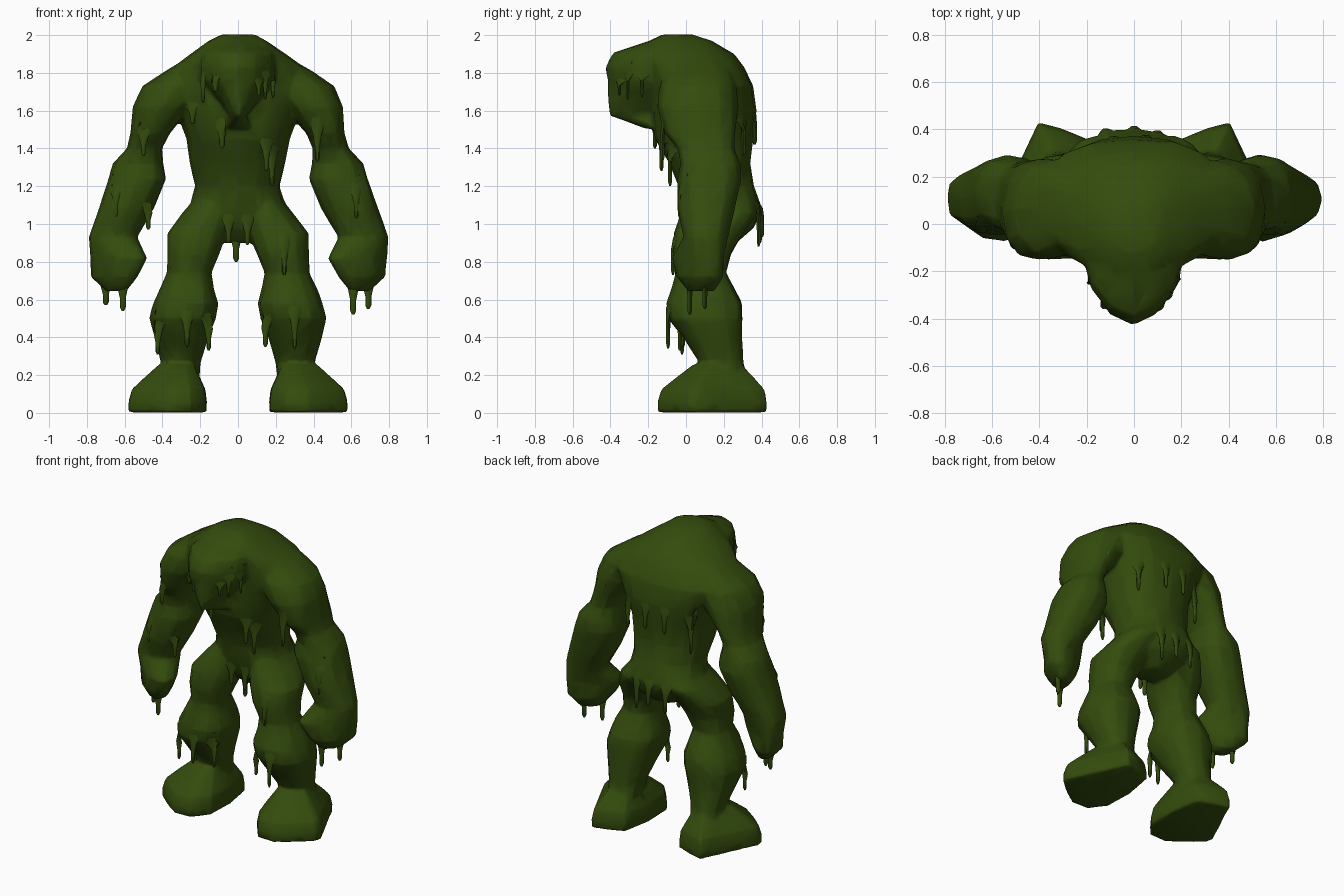
import bpy, bmesh, math, random
from mathutils import Vector
from mathutils.bvhtree import BVHTree

random.seed(4)
moss = bpy.data.materials.new("moss green")
moss.diffuse_color = (0.034, 0.072, 0.004, 1)
body = bmesh.new()
trees = []


def finish(name, bm, angle=55):
    bmesh.ops.recalc_face_normals(bm, faces=bm.faces)
    mesh = bpy.data.meshes.new(name)
    bm.to_mesh(mesh)
    bm.free()
    mesh.materials.append(moss)
    mesh.shade_smooth()
    mesh.set_sharp_from_angle(angle=math.radians(angle))
    ob = bpy.data.objects.new(name, mesh)
    bpy.context.collection.objects.link(ob)
    return ob


def skin(bm, rings):
    loops = [[bm.verts.new(p) for p in ring] for ring in rings]
    n = len(loops[0])
    for a, b in zip(loops, loops[1:]):
        for i in range(n):
            j = (i + 1) % n
            bm.faces.new((a[i], a[j], b[j], b[i]))
    bm.faces.new(loops[0])
    bm.faces.new(loops[-1])


def add_part(rings):
    """Skin the rings and add the closed part to the body."""
    part = bmesh.new()
    skin(part, rings)
    bmesh.ops.recalc_face_normals(part, faces=part.faces)
    trees.append(BVHTree.FromBMesh(part))
    temp = bpy.data.meshes.new("part")
    part.to_mesh(temp)
    part.free()
    body.from_mesh(temp)
    bpy.data.meshes.remove(temp)


def loft(rows, side=1, sides=12, power=0.85, lump=0.006, warp=None):
    """Stack of rounded rings; each row is z, x min, x max, y min, y max."""
    rings = []
    for z, x0, x1, y0, y1 in rows:
        ring = []
        for i in range(sides):
            t = 2 * math.pi * i / sides
            c, s = math.cos(t), math.sin(t)
            x = (x0 + x1) / 2 + (x1 - x0) / 2 * math.copysign(abs(c) ** power, c)
            y = (y0 + y1) / 2 + (y1 - y0) / 2 * math.copysign(abs(s) ** power, s)
            p = Vector((x, y, z))
            if warp:
                p = warp(p)
            p += Vector([random.uniform(-lump, lump) for _ in "xy"] + [0])
            p.x *= side
            ring.append(p)
        rings.append(ring)
    add_part(rings)


# Torso: hips, waist, heavy chest and hunched back
loft([
    (0.90, -0.08, 0.08, 0.08, 0.27), (0.98, -0.19, 0.19, 0.02, 0.36),
    (1.08, -0.255, 0.255, -0.02, 0.405), (1.20, -0.225, 0.225, -0.04, 0.365),
    (1.32, -0.255, 0.255, -0.09, 0.34), (1.45, -0.27, 0.27, -0.165, 0.355),
    (1.60, -0.33, 0.33, -0.19, 0.375), (1.73, -0.41, 0.41, -0.19, 0.36),
    (1.83, -0.35, 0.35, -0.21, 0.31), (1.90, -0.25, 0.25, -0.25, 0.25),
    (1.97, -0.15, 0.15, -0.20, 0.14), (2.003, -0.09, 0.09, -0.12, 0.03)], sides=16)

# Head: drooping hood narrowing to a pointed muzzle
loft([
    (1.505, -0.08, 0.08, -0.22, 0.0), (1.575, -0.05, 0.05, -0.415, 0.0),
    (1.65, -0.10, 0.10, -0.415, 0.02), (1.71, -0.155, 0.155, -0.415, 0.06),
    (1.76, -0.20, 0.20, -0.42, 0.1), (1.83, -0.21, 0.21, -0.425, 0.12),
    (1.905, -0.20, 0.20, -0.39, 0.12), (1.95, -0.15, 0.15, -0.26, 0.1),
    (1.995, -0.08, 0.08, -0.12, 0.03)], power=1.15)


def turn_hand(p):
    """Turn the fist so it is broad across the inner front and outer back."""
    if p.z < 0.9:
        p.y = 0.065 + 0.85 * (p.y - 0.065) + 0.42 * (p.x - 0.635)
    return p


# Foot outline on the ground, toes turned outward
sole = [(0.20, 0.36), (0.31, 0.405), (0.405, 0.43), (0.48, 0.27), (0.58, 0.06),
        (0.575, 0.01), (0.47, -0.08), (0.37, -0.15), (0.25, -0.145), (0.17, -0.04), (0.165, 0.16)]

for side in (-1, 1):
    # Arm from clenched hand up to the shoulder
    loft([
        (0.645, 0.59, 0.70, 0.0, 0.15), (0.72, 0.53, 0.775, -0.065, 0.195),
        (0.82, 0.475, 0.785, -0.075, 0.20), (0.93, 0.535, 0.795, -0.01, 0.22),
        (1.08, 0.445, 0.74, -0.045, 0.26), (1.24, 0.375, 0.69, -0.045, 0.29),
        (1.32, 0.39, 0.665, -0.025, 0.285), (1.40, 0.40, 0.59, -0.05, 0.26),
        (1.48, 0.36, 0.565, -0.11, 0.265), (1.62, 0.24, 0.555, -0.155, 0.275),
        (1.73, 0.15, 0.505, -0.14, 0.27), (1.81, 0.13, 0.39, -0.10, 0.24),
        (1.88, 0.1, 0.27, -0.05, 0.18)], side, warp=turn_hand)
    # Leg from ankle up to the hip
    loft([
        (0.18, 0.205, 0.41, 0.07, 0.32), (0.27, 0.20, 0.41, 0.07, 0.305),
        (0.40, 0.155, 0.445, -0.02, 0.295), (0.50, 0.115, 0.465, -0.095, 0.30),
        (0.58, 0.105, 0.445, -0.105, 0.295), (0.66, 0.125, 0.415, -0.075, 0.255),
        (0.74, 0.145, 0.375, -0.055, 0.215), (0.84, 0.10, 0.375, -0.075, 0.235),
        (0.95, 0.055, 0.375, -0.065, 0.30), (1.06, 0.03, 0.29, -0.025, 0.38),
        (1.14, 0.05, 0.22, 0.02, 0.33)], side)
    # Blocky foot rising from the sole to the ankle
    add_part([[Vector((side * (0.29 + (x - 0.29) * s), 0.19 + (y - 0.19) * s, z)) for x, y in sole]
              for z, s in ((0.003, 1), (0.06, 1), (0.125, 0.94), (0.19, 0.7), (0.255, 0.45))])

# Fuse the parts into one slimy hide
hide = finish("body", body)
fuse = hide.modifiers.new("fuse", 'REMESH')
fuse.mode = 'VOXEL'
fuse.voxel_size = 0.012
fuse.use_smooth_shade = True
melt = hide.modifiers.new("melt", 'SMOOTH')
melt.factor, melt.iterations = 0.5, 2
chunky = hide.modifiers.new("chunky", 'DECIMATE')
chunky.ratio = 0.05


def surface_y(x, z, back):
    d = -1 if back else 1
    hits = [t.ray_cast(Vector((x, -2 * d, z)), Vector((0, d, 0)))[0] for t in trees]
    ys = [h.y for h in hits if h]
    if not ys:
        return None
    return max(ys) if back else min(ys)


def drip(name, x, top, bottom, width=0.026, back=False, y=None):
    """Wide flat slime that clings to the hide, then narrows to a hanging strand."""
    hand = y is not None
    if not hand:
        y = surface_y(x, top, back)
    if y is None:
        return
    bm = bmesh.new()
    rings = []
    inward = -1 if back else 1
    for f, w, thick in ((-0.25, 1.9, 0.15), (0.1, 1.5, 0.4), (0.4, 0.85, 0.5),
                        (0.65, 0.5, 0.45), (0.9, 0.5, 0.45), (1, 0.2, 0.2)):
        z = top + (bottom - top) * f
        near = surface_y(x, z, back) if f < 0.5 and not hand else None
        if near is not None and abs(near - y) < 0.06:
            y = near if f < 0.2 else (max(y, near) if back else min(y, near))
        ring = []
        for k in range(6):
            px = x + width * w * math.cos(k * math.pi / 3)
            py = y
            if f < 0.3 and not hand:
                hug = surface_y(px, z, back)
                if hug is not None and abs(hug - y) < 0.05:
                    py = hug
                else:
                    px = x + 0.3 * (px - x)
                py += inward * (0.012 if f < 0 else 0.004)
            ring.append((px, py + width * thick * math.sin(k * math.pi / 3), z))
        rings.append(ring)
    skin(bm, rings)
    finish(name, bm)


# Slime strands on the front: x, top, bottom
front = [(-0.50, 1.51, 1.36), (-0.325, 1.5, 1.26), (-0.24, 1.64, 1.53), (-0.085, 1.54, 1.4),
         (0.15, 1.46, 1.28), (0.18, 1.42, 1.2), (0.42, 1.56, 1.33),
         (-0.645, 1.22, 1.04), (0.625, 1.22, 1.03), (-0.475, 1.12, 0.97), (-0.05, 1.05, 0.9),
         (0.05, 1.05, 0.89), (0.245, 0.95, 0.73), (-0.27, 0.55, 0.35), (-0.425, 0.5, 0.31),
         (-0.155, 0.52, 0.33), (0.145, 0.52, 0.35), (0.30, 0.58, 0.34), (-0.12, 1.78, 1.70)]
for i, (x, top, bottom) in enumerate(front):
    drip(f"front_drip_{i}", x, top, bottom)

# Thin strands around the hood
for i, (x, top, bottom) in enumerate([(0.11, 1.77, 1.68), (0.145, 1.82, 1.66),
                                      (0.185, 1.82, 1.67), (-0.185, 1.82, 1.64)]):
    drip(f"hood_drip_{i}", x, top, bottom, 0.018)

# Strands down the back and under the seat
for i, (x, top, bottom) in enumerate([(-0.24, 1.58, 1.3), (-0.09, 1.60, 1.42), (0.05, 1.60, 1.42),
                                      (0.22, 1.58, 1.36), (-0.12, 1.1, 0.9),
                                      (0.0, 1.1, 0.93), (0.1, 1.12, 0.88)]):
    drip(f"back_drip_{i}", x, top, bottom, 0.026, True)

# Strands hanging from the hands and crotch
for i, (x, y, top, bottom) in enumerate([(-0.70, 0.1, 0.74, 0.57), (-0.61, 0.02, 0.74, 0.54),
                                         (0.61, 0.02, 0.74, 0.52), (0.69, 0.1, 0.74, 0.55),
                                         (-0.01, 0.09, 1.0, 0.8)]):
    drip(f"hanging_drip_{i}", x, top, bottom, 0.032, y=y)
